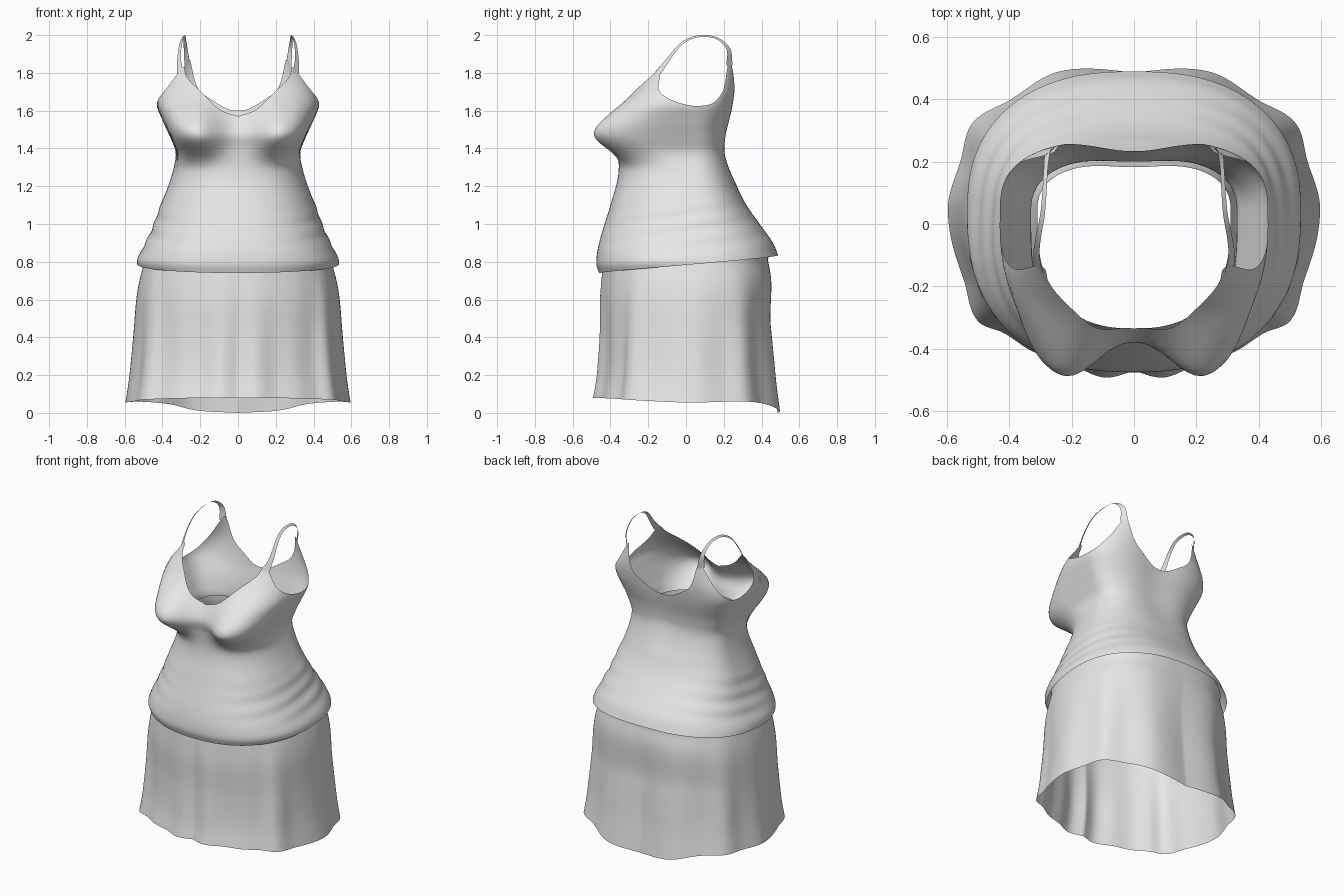
import bpy, bmesh
from math import sin, cos, radians, exp, pi
from mathutils import Vector

if "Cube" in bpy.data.objects:
    bpy.data.objects.remove(bpy.data.objects["Cube"], do_unlink=True)

fabric = bpy.data.materials.new("light grey fabric")
fabric.use_nodes = True
GREY = (0.8, 0.8, 0.8, 1)
fabric.diffuse_color = GREY
fabric.node_tree.nodes["Principled BSDF"].inputs["Base Color"].default_value = GREY


def clamp(value, low=0.0, high=1.0):
    return min(high, max(low, value))


def curve(points, x):
    """Smooth interpolation through (x, value) pairs."""
    if x <= points[0][0]:
        return points[0][1]
    if x >= points[-1][0]:
        return points[-1][1]

    def slope(i):
        a, b = points[max(i - 1, 0)], points[min(i + 1, len(points) - 1)]
        return (b[1] - a[1]) / (b[0] - a[0])

    i = max(k for k in range(len(points) - 1) if points[k][0] <= x)
    (x0, v0), (x1, v1) = points[i], points[i + 1]
    h = x1 - x0
    t = (x - x0) / h
    s = t * t * (3 - 2 * t)
    return v0 + (v1 - v0) * s + h * t * (1 - t) * ((1 - t) * slope(i) - t * slope(i + 1))


def section_radius(phi, half_width, front, back, power):
    """Radius of a rounded box section; phi is measured from the front."""
    depth = front if cos(phi) > 0 else back
    side = abs(sin(phi) / half_width) ** power
    return (side + abs(cos(phi) / depth) ** power) ** (-1 / power)


def finish(name, bm):
    mesh = bpy.data.meshes.new(name)
    bm.normal_update()
    bm.to_mesh(mesh)
    bm.free()
    obj = bpy.data.objects.new(name, mesh)
    bpy.context.collection.objects.link(obj)
    mesh.materials.append(fabric)
    mesh.shade_smooth()


def sheet(name, point, columns, rows, closed):
    """Grid of quads through point(u, v), with u and v from 0 to 1."""
    bm = bmesh.new()
    grid = [[bm.verts.new(point(c / columns, r / rows))
             for c in range(columns + (not closed))] for r in range(rows + 1)]
    n = len(grid[0])
    for low, high in zip(grid, grid[1:]):
        for c in range(columns):
            d = (c + 1) % n
            bm.faces.new((low[c], low[d], high[d], high[c]))
    finish(name, bm)


# Top: silhouette profiles by height, and the neck and armhole edge by angle
CENTRE = 0.04
top_width = [(0.74, 0.51), (0.8, 0.535), (0.9, 0.49), (1, 0.445), (1.1, 0.41), (1.2, 0.37),
             (1.3, 0.34), (1.38, 0.33), (1.45, 0.355), (1.55, 0.4), (1.63, 0.43),
             (1.7, 0.415), (1.8, 0.36), (1.9, 0.31)]
top_front = [(0.74, -0.46), (0.79, -0.475), (0.9, -0.46), (1.1, -0.4), (1.25, -0.36),
             (1.4, -0.355), (1.48, -0.365), (1.57, -0.325), (1.71, -0.255), (1.82, -0.2)]
top_back = [(0.83, 0.49), (0.9, 0.46), (1, 0.39), (1.1, 0.32), (1.2, 0.27),
            (1.35, 0.225), (1.45, 0.225), (1.6, 0.255), (1.75, 0.275), (1.85, 0.28)]
top_edge = [(0, 1.57), (15, 1.605), (35, 1.705), (52, 1.785), (58, 1.83), (61, 1.815),
            (65, 1.73), (71, 1.68), (84, 1.635), (94, 1.625), (105, 1.645), (114, 1.715),
            (120, 1.8), (126, 1.87), (129, 1.85), (136, 1.72), (147, 1.66),
            (165, 1.61), (180, 1.6)]


def body_surface(phi, z, inset=0.0):
    front = CENTRE - curve(top_front, z)
    back = curve(top_back, z) - CENTRE
    squareness = (z - 1.3) * 6 if cos(phi) > 0 else (z - 1.5) * 5
    power = 2.4 + 0.6 * clamp(squareness)
    r = section_radius(phi, curve(top_width, z), front, back, power) - inset
    # soft diagonal drapery around the hips
    drape = exp(-((z - 0.97) / 0.12) ** 2) * sin(phi) ** 2
    r += 0.004 * drape * sin(z * 70 + 5 * cos(phi))
    x, y = r * sin(phi), CENTRE - r * cos(phi)
    # hollow along the spine
    y -= 0.022 * clamp((z - 1.2) * 5) * exp(-(x / 0.16) ** 2) * clamp(-cos(phi) * 2)
    return Vector((x, y, z))


def top_surface(phi, z):
    p = body_surface(phi, z)
    # bust
    drop = z - 1.48
    lift = exp(-(drop / 0.17) ** 2) if drop > 0 else exp(-(-drop / 0.12) ** 2.6)
    bust = sum(exp(-(abs(p.x - s * 0.27) / 0.17) ** 2.5) for s in (-1, 1))
    p.y -= 0.16 * lift * bust * clamp(cos(phi) * 2.5)
    return p


def top_point(u, v):
    phi = (2 * u - 1) * pi
    hem = 0.787 - 0.047 * cos(phi)
    edge = curve(top_edge, abs(2 * u - 1) * 180)
    return top_surface(phi, hem + (edge - hem) * v)


sheet("tank_top", top_point, 240, 64, True)

# Shoulder straps: narrow ribbons running over from front to back
front_end = top_surface(radians(59), 1.8)
back_end = top_surface(radians(125.5), 1.84)
strap_path = [front_end, Vector((0.312, -0.095, 1.87)), Vector((0.305, -0.035, 1.945)),
              Vector((0.293, 0.03, 1.985)), Vector((0.287, 0.1, 1.995)),
              Vector((0.283, 0.17, 1.98)), Vector((0.277, 0.225, 1.925)), back_end]
strap_keys = [[(i, p[a]) for i, p in enumerate(strap_path)] for a in range(3)]
last = len(strap_path) - 1
strap_width = [(0, 0.05), (1, 0.028), (2, 0.02), (5, 0.018), (6, 0.028), (7, 0.045)]


def strap(name, side):
    def point(u, v):
        x, y, z = (curve(keys, v * last) for keys in strap_keys)
        # the ribbon turns to lie flat on chest, shoulder and back
        across = Vector((0.7, 0.75 * cos(pi * v), -0.5 * sin(pi * v))).normalized()
        p = Vector((x, y, z)) + across * ((u - 0.5) * curve(strap_width, v * last))
        return side * p.x, p.y, p.z
    sheet(name, point, 2, 42, False)


strap("left_strap", 1)
strap("right_strap", -1)

# Skirt: flared folds below, a fitted high waist hidden beneath the top
WAIST = 1.38
skirt_width = [(0, 0.595), (0.2, 0.565), (0.4, 0.548), (0.6, 0.535), (0.7, 0.52), (0.8, 0.495)]
skirt_front = [(0.05, 0.48), (0.2, 0.455), (0.4, 0.445), (0.6, 0.45), (0.8, 0.44)]
skirt_back = [(0, 0.485), (0.2, 0.46), (0.4, 0.445), (0.5, 0.44), (0.7, 0.45), (0.83, 0.43)]
skirt_hem = [(0, 0.08), (45, 0.075), (90, 0.055), (120, 0.06), (140, 0.045),
             (157, 0.012), (180, 0)]
skirt_folds = [(0, -0.005), (11, 0.02), (25, -0.009), (38, -0.008), (50, -0.012),
               (58, 0.018), (72, -0.012), (95, 0.01), (110, -0.008), (122, 0.014),
               (135, -0.01), (154, 0.022), (180, 0)]


def skirt_point(u, v):
    phi = (2 * u - 1) * pi
    angle = abs(2 * u - 1) * 180
    hem = curve(skirt_hem, angle)
    z = hem + (WAIST - hem) * v
    power = 2.3 if cos(phi) > 0 else 2.7
    r = section_radius(phi, curve(skirt_width, z), curve(skirt_front, z),
                       curve(skirt_back, z), power)
    r += curve(skirt_folds, angle) * clamp(1.5 - z / 0.54)
    flared = Vector((r * sin(phi), -r * cos(phi), z))
    fitted = body_surface(phi, max(z, 0.85), 0.02)
    fitted.z = z
    blend = clamp((z - 0.8) / 0.1)
    return flared.lerp(fitted, blend * blend * (3 - 2 * blend))


sheet("skirt", skirt_point, 240, 60, True)
